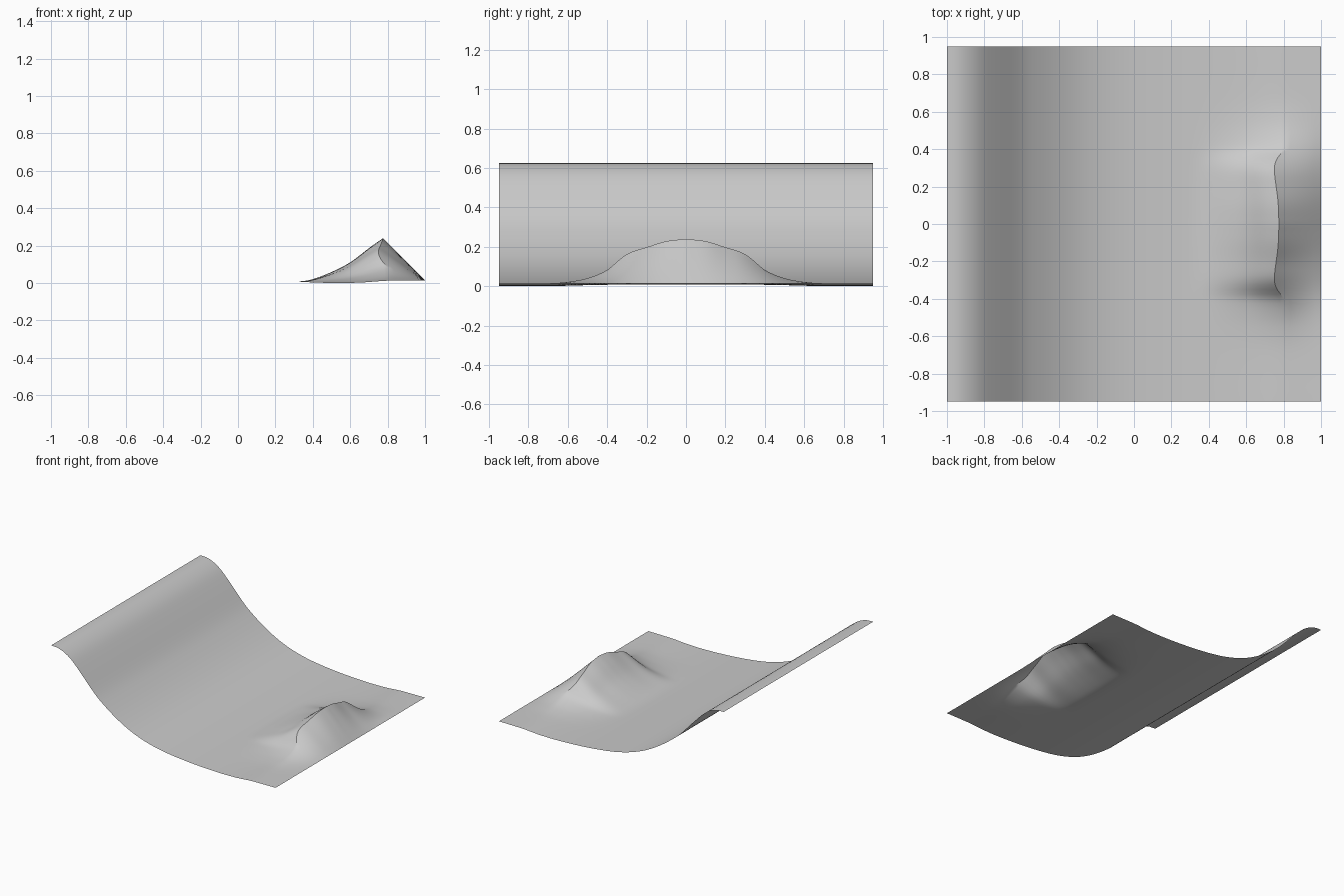
import bpy, bmesh, math

if "Cube" in bpy.data.objects:
    bpy.data.objects.remove(bpy.data.objects["Cube"])

HALF_Y = 0.95


def curve(points, x):
    """Smooth monotone-ish cubic through the points."""
    n = len(points)
    x = min(max(x, points[0][0]), points[-1][0])
    i = next((k for k in range(n - 1) if x <= points[k + 1][0]), n - 2)

    def slope(k):
        a, b = points[max(k - 1, 0)], points[min(k + 1, n - 1)]
        return (b[1] - a[1]) / (b[0] - a[0])
    (x0, z0), (x1, z1) = points[i], points[i + 1]
    d = x1 - x0
    t = (x - x0) / d
    return ((2*t**3 - 3*t**2 + 1) * z0 + (t**3 - 2*t**2 + t) * d * slope(i)
            + (3*t**2 - 2*t**3) * z1 + (t**3 - t**2) * d * slope(i + 1))


# long slope profile (x, z)
SLOPE = [(-1, .63), (-.94, .627), (-.88, .605), (-.82, .565), (-.74, .485), (-.6, .336),
         (-.5, .255), (-.4, .188), (-.3, .134), (-.2, .094), (-.1, .065), (0, .045),
         (.15, .026), (.3, .014), (.5, .006), (.65, .008), (.8, .018), (1, .02)]
# crest height and crest x position across |y|
CREST = [(0, .245), (.1, .234), (.2, .203), (.28, .178), (.33, .147), (.4, .088),
         (.5, .046), (.6, .027), (.7, .020), (.95, .018)]
LIP_X = [(0, .775), (.12, .77), (.3, .75), (.35, .765), (.4, .8), (.5, .805), (.95, .8)]
# ramp growth from its foot to the crest
RAMP = [(0, 0), (.1, .02), (.21, .075), (.42, .255), (.63, .48), (.84, .79), (1, 1)]
FOOT = .3

bm = bmesh.new()
rows = []
NY = 76
for j in range(NY + 1):
    y = -HALF_Y + 2 * HALF_Y * j / NY
    lip, top = curve(LIP_X, abs(y)), curve(CREST, abs(y))
    row = []
    # slope down to the foot of the jump
    for i in range(52):
        x = -1 + (FOOT + 1) * i / 52
        row.append((x, y, curve(SLOPE, x)))
    # ramp rising to the crest
    rise = max(top - curve(SLOPE, lip), 0)
    for i in range(25):
        t = i / 24
        x = FOOT + (lip - FOOT) * t
        row.append((x, y, curve(SLOPE, x) + rise * curve(RAMP, t)))
    # straight drop from the crest to the end edge
    z = row[-1][2]
    for i in range(1, 7):
        t = i / 6
        row.append((lip + (1 - lip) * t, y, z + (.02 - z) * t))
    rows.append([bm.verts.new(p) for p in row])

for a, b in zip(rows, rows[1:]):
    for i in range(len(a) - 1):
        bm.faces.new((a[i], a[i + 1], b[i + 1], b[i]))

# rest the sheet on the ground
low = min(v.co.z for v in bm.verts)
for v in bm.verts:
    v.co.z -= low

mesh = bpy.data.meshes.new("slope_with_jump")
bm.to_mesh(mesh)
bm.free()
slope = bpy.data.objects.new("slope_with_jump", mesh)
bpy.context.collection.objects.link(slope)
bpy.context.view_layer.objects.active = slope
slope.select_set(True)
bpy.ops.object.shade_smooth_by_angle(angle=math.radians(30))
